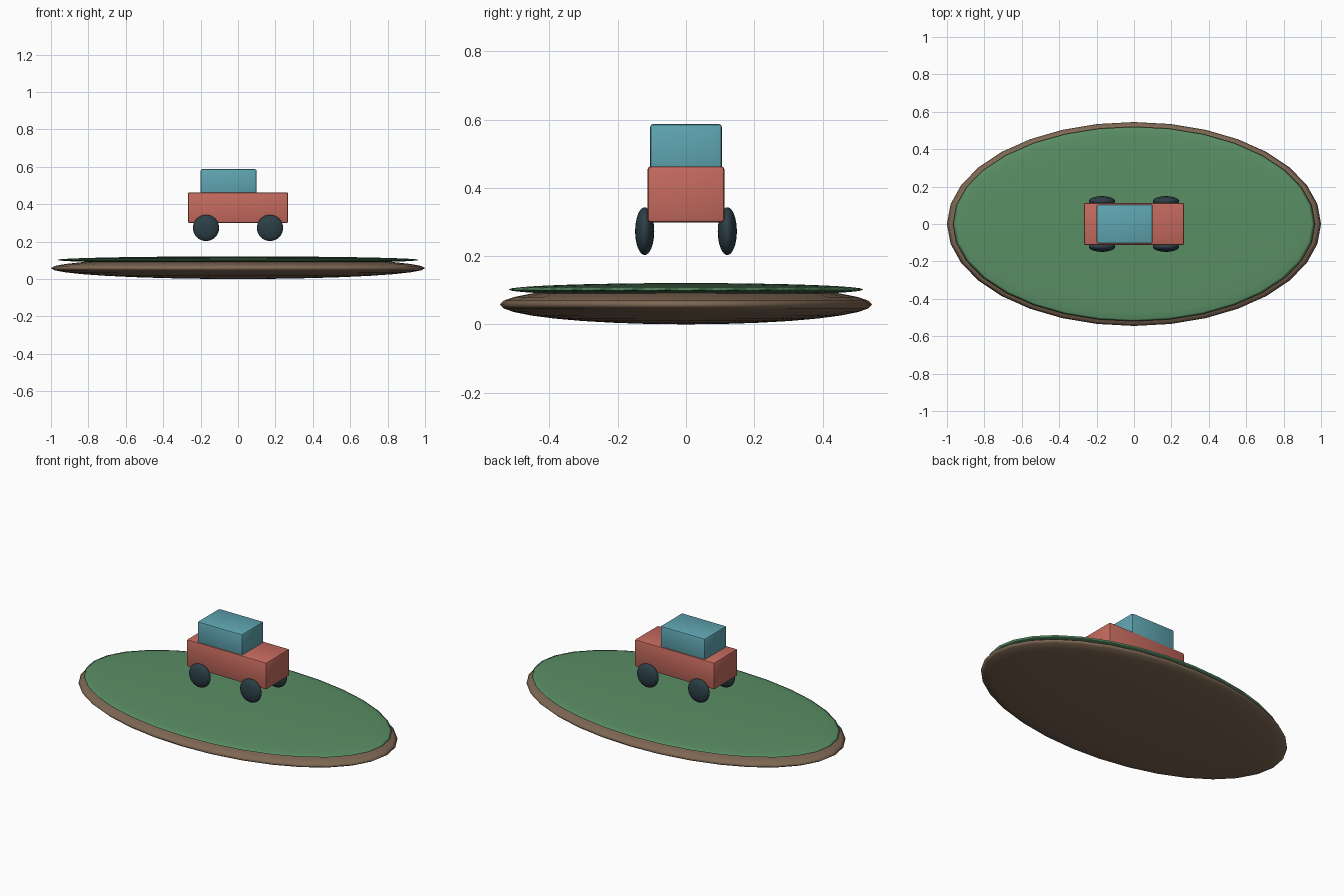
import bpy

if "Cube" in bpy.data.objects:
    bpy.data.objects.remove(bpy.data.objects["Cube"])


def material(name, rgb):
    # sRGB 0-255 to linear
    m = bpy.data.materials.new(name)
    lin = [((c / 255 + 0.055) / 1.055) ** 2.4 for c in rgb]
    m.diffuse_color = (*lin, 1.0)
    m.use_nodes = True
    m.node_tree.nodes["Principled BSDF"].inputs["Base Color"].default_value = m.diffuse_color
    return m


earth_brown = material("earth brown", (126, 103, 83))
grass_green = material("grass green", (90, 143, 101))
paint_red = material("paint red", (197, 106, 94))
cabin_teal = material("cabin teal", (95, 165, 177))
tyre_dark = material("tyre dark", (44, 63, 71))


def ellipsoid(name, center, radii, mat):
    bpy.ops.mesh.primitive_uv_sphere_add(segments=32, ring_count=16, radius=1, location=center)
    ob = bpy.context.object
    ob.name = name
    ob.scale = radii
    bpy.ops.object.transform_apply(location=False, rotation=False, scale=True)
    bpy.ops.object.shade_smooth()
    ob.data.materials.append(mat)
    return ob


def rounded_box(name, low, high, bevel, mat):
    center = [(a + b) / 2 for a, b in zip(low, high)]
    bpy.ops.mesh.primitive_cube_add(size=1, location=center)
    ob = bpy.context.object
    ob.name = name
    ob.scale = [b - a for a, b in zip(low, high)]
    bpy.ops.object.transform_apply(location=False, rotation=False, scale=True)
    mod = ob.modifiers.new("rounded edges", 'BEVEL')
    mod.width = bevel
    mod.segments = 2
    bpy.ops.object.modifier_apply(modifier=mod.name)
    bpy.ops.object.shade_smooth_by_angle()
    ob.data.materials.append(mat)
    return ob


# Flattened island with a thin grass layer on top
ellipsoid("island_base", (0, 0, 0.058), (1.0, 0.545, 0.058), earth_brown)
ellipsoid("grass_layer", (0, 0, 0.102), (0.968, 0.52, 0.019), grass_green)

# Car body and cabin
rounded_box("car_body", (-0.268, -0.1125, 0.299), (0.268, 0.1125, 0.463), 0.009, paint_red)
rounded_box("car_cabin", (-0.2, -0.105, 0.44), (0.1, 0.105, 0.587), 0.009, cabin_teal)

# Four wheels
for x_name, x in (("rear", -0.171), ("front", 0.171)):
    for y_name, y in (("right", -0.121), ("left", 0.121)):
        ellipsoid(f"{x_name}_{y_name}_wheel", (x, y, 0.273), (0.07, 0.028, 0.07), tyre_dark)
